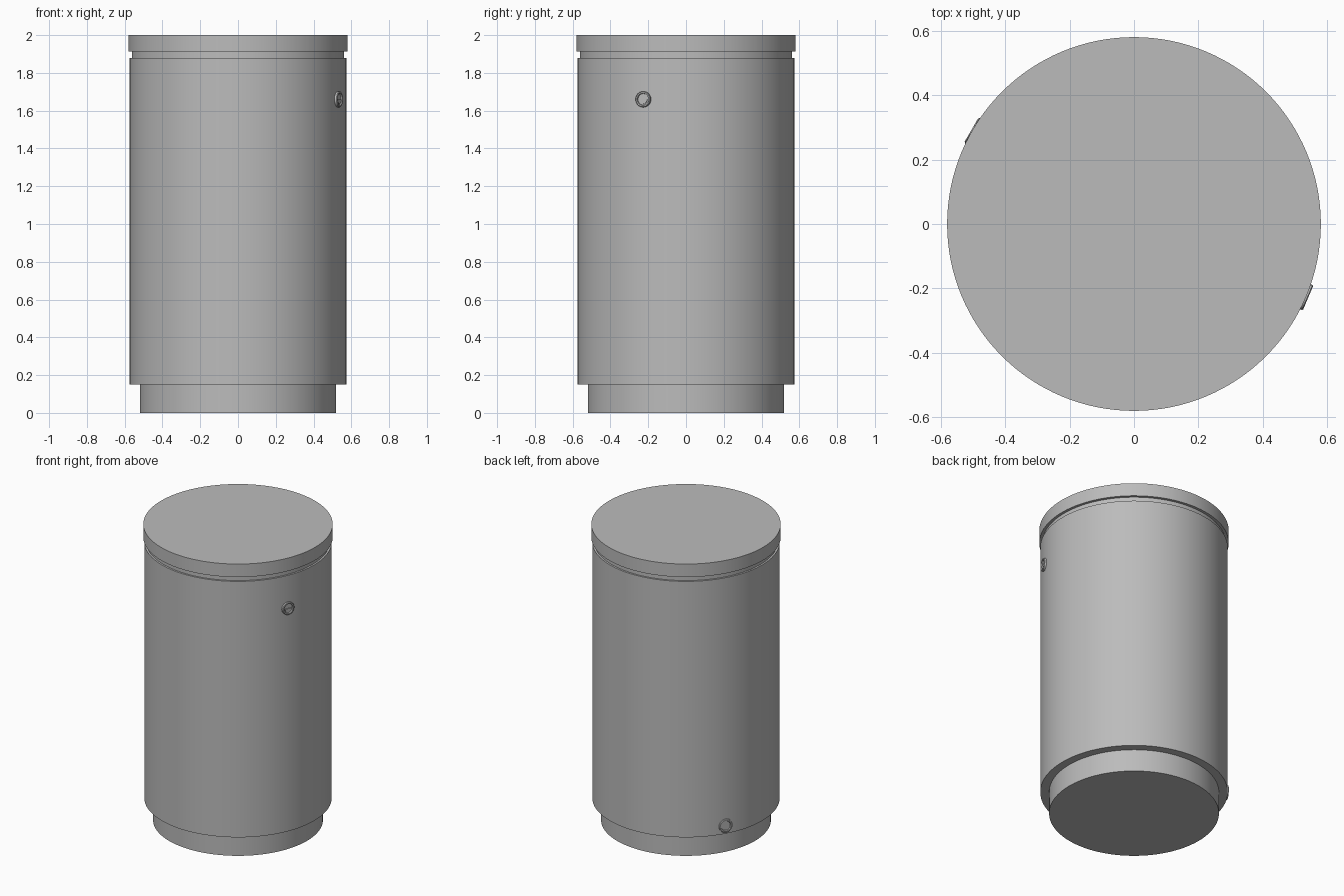
import bpy, bmesh, math
from mathutils import Matrix, Vector

cube = bpy.data.objects.get("Cube")
if cube:
    bpy.data.objects.remove(cube, do_unlink=True)

# Single painted-metal colour
grey = bpy.data.materials.new("mid grey")
grey.use_nodes = True
colour = (0.5, 0.5, 0.5, 1)
grey.diffuse_color = colour
grey.node_tree.nodes["Principled BSDF"].inputs["Base Color"].default_value = colour


def lathe(name, profile, segments, matrix=Matrix()):
    """Spin a closed (radius, height) profile around z; both ends lie on the axis."""
    bm = bmesh.new()
    points = [bm.verts.new((r, 0, z)) for r, z in profile]
    edges = [bm.edges.new(pair) for pair in zip(points, points[1:])]
    bmesh.ops.spin(bm, geom=points + edges, cent=(0, 0, 0), axis=(0, 0, 1),
                   angle=math.tau, steps=segments, use_duplicate=False)
    bmesh.ops.remove_doubles(bm, verts=bm.verts, dist=0.0001)
    bmesh.ops.recalc_face_normals(bm, faces=bm.faces)
    mesh = bpy.data.meshes.new(name)
    bm.to_mesh(mesh)
    bm.free()
    return finish(name, mesh, matrix)


def finish(name, mesh, matrix):
    obj = bpy.data.objects.new(name, mesh)
    bpy.context.collection.objects.link(obj)
    obj.matrix_world = matrix
    mesh.materials.append(grey)
    bpy.ops.object.select_all(action='DESELECT')
    obj.select_set(True)
    bpy.context.view_layer.objects.active = obj
    bpy.ops.object.shade_smooth_by_angle(angle=math.radians(30))
    return obj


def on_wall(azimuth, radius, height):
    """Frame on the drum wall: local z points outward, local y points up."""
    a = math.radians(azimuth)
    out = Vector((math.cos(a), math.sin(a), 0))
    up = Vector((0, 0, 1))
    frame = Matrix((up.cross(out), up, out)).transposed().to_4x4()
    return Matrix.Translation(out * radius + up * height) @ frame


# Stacked drum: recessed plinth, tall body, narrow neck and lid
for name, radius, low, high in (("plinth", 0.52, 0, 0.15),
                                ("body", 0.574, 0.15, 1.88),
                                ("neck", 0.562, 1.88, 1.912),
                                ("lid", 0.58, 1.912, 2)):
    lathe(name, [(0, low), (radius, low), (radius, high), (0, high)], 128)

# Round lock on the upper wall: raised rim, sunken face and a half-round key plate
lock = on_wall(-23, 0.574, 1.66)
lathe("lock_rim", [(0, -0.02), (0.042, -0.02), (0.042, 0.01), (0.039, 0.013),
                   (0.032, 0.013), (0.030, 0.005), (0, 0.005)], 32, lock)

bm = bmesh.new()
arc = [math.pi * (1 + i / 12) for i in range(13)]
plate = bm.faces.new([bm.verts.new((0.024 * math.cos(a), 0.024 * math.sin(a), 0.004))
                      for a in arc])
top = bmesh.ops.extrude_face_region(bm, geom=[plate])["geom"]
bmesh.ops.translate(bm, vec=(0, 0, 0.007),
                    verts=[v for v in top if isinstance(v, bmesh.types.BMVert)])
bmesh.ops.recalc_face_normals(bm, faces=bm.faces)
mesh = bpy.data.meshes.new("lock_key_plate")
bm.to_mesh(mesh)
bm.free()
finish("lock_key_plate", mesh, lock)

# Low round socket on the opposite side
lathe("rear_socket", [(0, -0.02), (0.045, -0.02), (0.045, 0.006), (0.041, 0.009),
                      (0.033, 0.009), (0.030, 0.003), (0, 0.003)], 32,
      on_wall(150, 0.574, 0.205))
